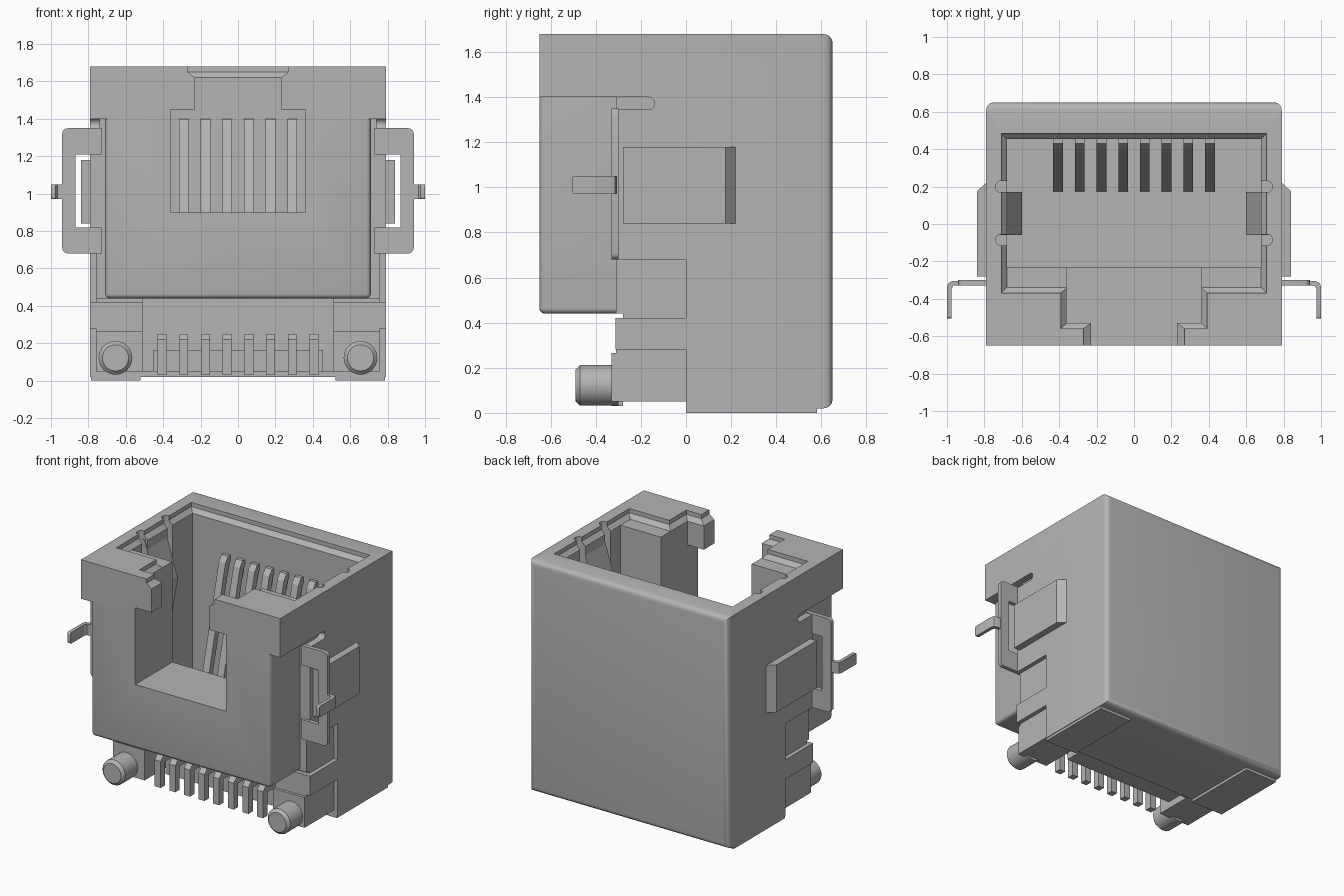
import bpy, bmesh, math
from mathutils import Vector

if "Cube" in bpy.data.objects:
    bpy.data.objects.remove(bpy.data.objects["Cube"])

grey = bpy.data.materials.new("plain grey")
grey.use_nodes = True
grey.diffuse_color = (0.46, 0.46, 0.46, 1)
grey.node_tree.nodes["Principled BSDF"].inputs["Base Color"].default_value = grey.diffuse_color


def finish(name, bm, smooth=False):
    bmesh.ops.recalc_face_normals(bm, faces=bm.faces)
    mesh = bpy.data.meshes.new(name)
    bm.to_mesh(mesh)
    bm.free()
    ob = bpy.data.objects.new(name, mesh)
    bpy.context.collection.objects.link(ob)
    mesh.materials.append(grey)
    if smooth:
        smooth_edges(ob)
    return ob


def activate(ob):
    bpy.ops.object.select_all(action='DESELECT')
    ob.select_set(True)
    bpy.context.view_layer.objects.active = ob


def smooth_edges(ob):
    activate(ob)
    bpy.ops.object.shade_smooth_by_angle(angle=math.radians(30))


def loft(name, rings, pick=None, radius=0.0):
    """Skin equal-length rings of points; bevel edges chosen by pick."""
    bm = bmesh.new()
    rows = [[bm.verts.new(p) for p in ring] for ring in rings]
    n = len(rows[0])
    for a, b in zip(rows, rows[1:]):
        for i in range(n):
            bm.faces.new((a[i], a[(i + 1) % n], b[(i + 1) % n], b[i]))
    bm.faces.new(rows[0])
    bm.faces.new(rows[-1][::-1])
    if pick:
        edges = [e for e in bm.edges if pick(e.verts[0].co, e.verts[1].co)]
        bmesh.ops.bevel(bm, geom=edges, offset=radius, segments=4,
                        profile=0.5, affect='EDGES')
    return finish(name, bm, bool(pick))


def prism(name, pts, axis, a, b, pick=None, radius=0.0):
    """Extrude a 2D outline along an axis from a to b."""
    def place(p, t):
        q = list(p)
        q.insert("xyz".index(axis), t)
        return Vector(q)
    return loft(name, [[place(p, t) for p in pts] for t in (a, b)], pick, radius)


def rect(x0, x1, y0, y1):
    return [(x0, y0), (x1, y0), (x1, y1), (x0, y1)]


def box(name, x, y, z, pick=None, radius=0.0):
    return prism(name, rect(*x, *y), "z", *z, pick, radius)


def sym(name, pts, axis, a, b, pick=None, radius=0.0):
    """Make a left part and its mirrored right twin."""
    made = []
    for side, s in (("left", 1), ("right", -1)):
        if axis == "x":
            made.append(prism(f"{side}_{name}", pts, axis, a * s, b * s, pick, radius))
        else:
            made.append(prism(f"{side}_{name}", [(u * s, v) for u, v in pts],
                              axis, a, b, pick, radius))
    return made


def cut(targets, cutters):
    for c in cutters:
        for t in targets:
            m = t.modifiers.new("cut", 'BOOLEAN')
            m.operation, m.solver, m.object = 'DIFFERENCE', 'EXACT', c
            activate(t)
            bpy.ops.object.modifier_apply(modifier=m.name)
        bpy.data.objects.remove(c)


def rim(x, y, grow):
    """Cutter whose upper end flares to a chamfered rim."""
    rings = []
    for z, g in ((1.62, 0), (1.65, grow), (1.9, grow)):
        rings.append([(px, py, z) for px, py in rect(-x - g, x + g, y[0] - g, y[1] + g)])
    return loft("rim_cutter", rings)


# Housing with rounded back edges
body = box("housing", (-.79, .79), (-.65, .65), (.02, 1.68),
           lambda p, q: p.y > .6 and q.y > .6, .04)
# Narrower front wall below the top lip
front = box("front_wall", (-.71, .71), (-.65, -.2), (.44, 1.40),
            lambda p, q: (p.z < .5 and q.z < .5 and p.y < -.6 and q.y < -.6)
            or (p.z < .5 and q.z < .5 and abs(p.x - q.x) < .01)
            or (p.y < -.6 and q.y < -.6 and abs(p.x - q.x) < .01), .025)

# Outside recesses of the housing
cut([body], [
    box("c", (-1, 1), (-1, -.31), (-1, 1.40)),
    box("c", (-.51, .51), (-.5, -.05), (-1, .44)),
    box("c", (-1, 1), (-.5, 0), (-1, .05)),
])
cut([body], sym("c", rect(-.5, 0, -.5, .28), "x", .76, .9))
cut([body], sym("c", rect(-.5, 0, .42, .68), "x", .76, .9))
cut([body], sym("c", rect(-.5, -.28, .42, .44), "x", .4, .9))
# Rounded slots above the side clips
cut([body], sym("c", rect(-.5, -.14, 1.345, 1.40), "x", .74, .9,
                lambda p, q: p.y > -.2 and q.y > -.2 and abs(p.x - q.x) > .1, .026))

# Plug cavity, stepped front window and chamfered rims
cut([body, front], [
    box("c", (-.68, .68), (-.23, .455), (.48, 1.9)),
    box("c", (-.36, .36), (-.9, -.1), (.9, 1.45)),
    box("c", (-.36, .36), (-.53, -.1), (.95, 1.9)),
    box("c", (-.23, .23), (-.9, -.4), (1.3, 1.9)),
])
cut([body], [
    rim(.68, (-.34, .455), .028),
    rim(.36, (-.53, -.2), .03),
    rim(.23, (-.9, -.4), .04),
])
# Small round reliefs beside the cavity springs
for y in (.2, -.085):
    cut([body], sym("c", rect(.66, .74, y - .03, y + .03), "z", 1.3, 1.9,
                    lambda p, q: abs(p.x) > .7 and abs(q.x) > .7 and abs(p.z - q.z) > .1, .028))
for ob in (body, front):
    smooth_edges(ob)

# Standoff feet, corner blocks and ribs
sym("foot", rect(.52, .785, 0, .58), "z", 0, .04)
sym("corner_block", rect(.51, .76, .05, .265), "y", -.33, -.2)
sym("corner_rib", rect(.62, .79, .28, .42), "y", -.312, -.1)
box("lead_shelf", (-.455, .455), (-.17, 0), (.05, .165))

# Locating pegs with chamfered tips
for side, s in (("left", 1), ("right", -1)):
    rings = []
    for y, r in ((-.30, .09), (-.47, .09), (-.49, .07)):
        rings.append([(s * .655 + r * math.cos(k * math.tau / 32), y,
                       .122 + r * math.sin(k * math.tau / 32)) for k in range(32)])
    smooth_edges(loft(side + "_peg", rings))

# Contacts in the cavity and bent solder leads
for i in range(8):
    x = (i - 3.5) * .116
    prism(f"contact_{i + 1}", [(.17, .47), (.40, 1.36), (.43, 1.40), (.48, 1.40),
                               (.48, 1.36), (.445, 1.35), (.215, .47)],
          "x", x - .026, x + .026)
    prism(f"solder_lead_{i + 1}", [(-.33, .03), (-.33, .22), (-.30, .25), (0, .25),
                                   (0, .20), (-.28, .20), (-.28, .03)],
          "x", x - .024, x + .024)

# Side clips: frame, latch plate, bent tail and inner spring
sym("clip_frame", [(.73, .68), (.94, .68), (.94, 1.35), (.73, 1.35), (.73, 1.21),
                   (.87, 1.21), (.87, .82), (.73, .82)], "y", -.33, -.30,
    lambda p, q: abs(p.x) > .9 and abs(q.x) > .9 and abs(p.y - q.y) > .01, .03)
sym("latch_plate", [(.77, -.28), (.84, -.28), (.84, .175), (.79, .22), (.77, .22)],
    "z", .84, 1.18)
sym("clip_tail", [(.92, -.305), (.97, -.305), (.992, -.315), (1, -.335), (1, -.505),
                  (.975, -.505), (.975, -.345), (.965, -.33), (.92, -.33)], "z", .97, 1.05,
    lambda p, q: p.y < -.5 and q.y < -.5 and abs(p.z - q.z) < .01, .012)
sym("inner_spring", [(.70, 1.62), (.60, 1.30), (.60, 1.26), (.68, .80), (.70, .80),
                     (.625, 1.28), (.72, 1.62)], "y", -.06, .17)
